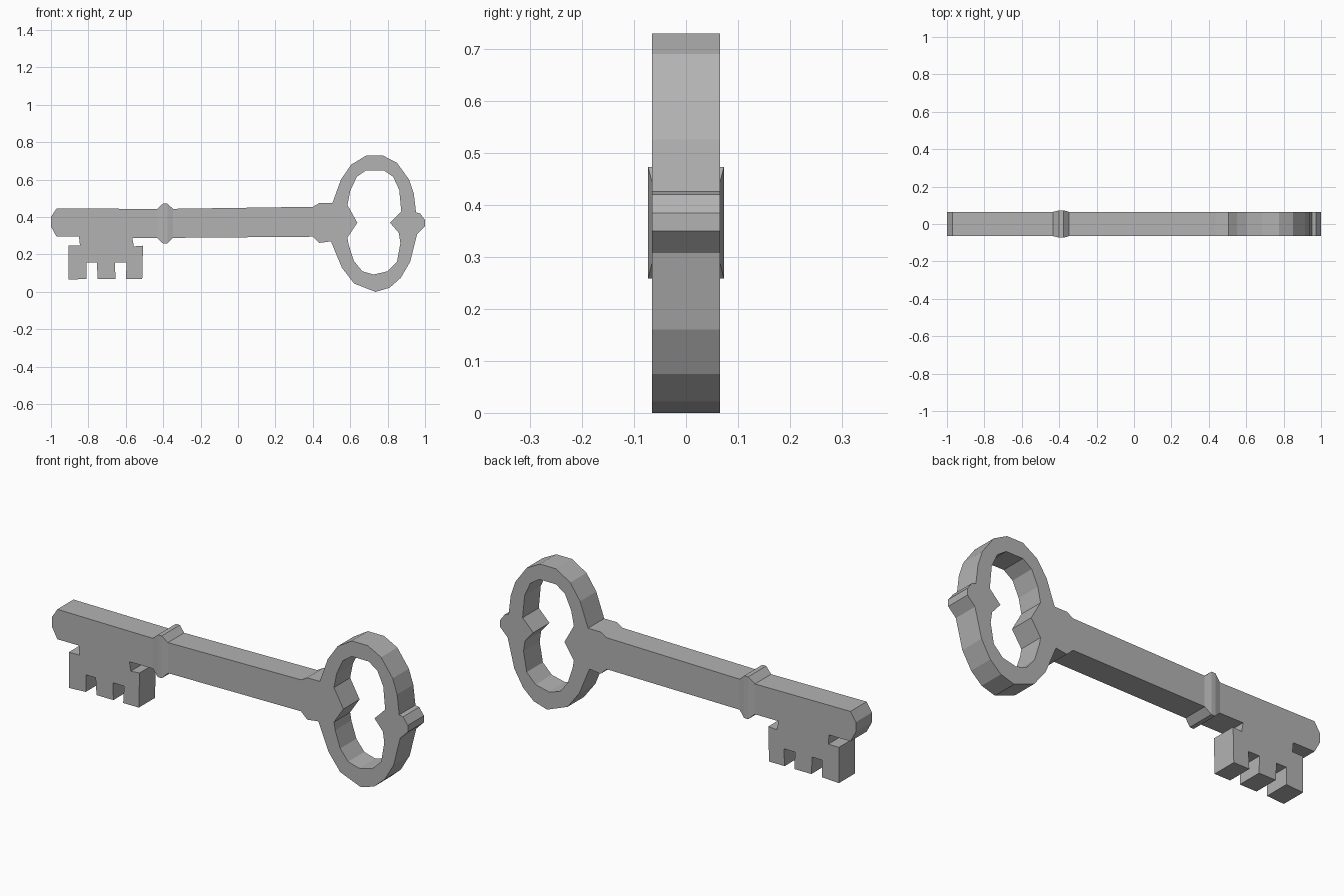
import bpy, bmesh

if "Cube" in bpy.data.objects:
    bpy.data.objects.remove(bpy.data.objects["Cube"])

HALF = 0.065  # half thickness of the flat key

metal = bpy.data.materials.new("grey_metal")
metal.diffuse_color = (0.45, 0.45, 0.45, 1)
metal.use_nodes = True
metal.node_tree.nodes["Principled BSDF"].inputs["Base Color"].default_value = metal.diffuse_color


def finish(bm, name):
    bmesh.ops.recalc_face_normals(bm, faces=bm.faces[:])
    mesh = bpy.data.meshes.new(name)
    bm.to_mesh(mesh)
    bm.free()
    mesh.materials.append(metal)
    obj = bpy.data.objects.new(name, mesh)
    bpy.context.collection.objects.link(obj)
    return obj


def plate(name, loops):
    """Fill closed x-z outlines (later ones are holes) and extrude along y."""
    bm = bmesh.new()
    for pts in loops:
        vs = [bm.verts.new((x, -HALF, z)) for x, z in pts]
        for i, v in enumerate(vs):
            bm.edges.new((v, vs[(i + 1) % len(vs)]))
    bmesh.ops.triangle_fill(bm, edges=bm.edges[:], use_beauty=True, normal=(0, -1, 0))
    res = bmesh.ops.extrude_face_region(bm, geom=bm.faces[:], use_keep_orig=True)
    verts = [g for g in res["geom"] if isinstance(g, bmesh.types.BMVert)]
    bmesh.ops.translate(bm, verts=verts, vec=(0, 2 * HALF, 0))
    return finish(bm, name)


# Outline sections, running clockwise from the tip
shaft_top = [(-1, .40), (-.97, .447), (-.43, .443), (.40, .455), (.435, .475)]
bow = [(.505, .475), (.55, .60), (.605, .68), (.685, .729), (.775, .729),
       (.85, .69), (.915, .60), (.94, .525), (.952, .425), (.973, .42),
       (1, .384), (1, .35), (.957, .307), (.92, .16), (.87, .075),
       (.81, .022), (.735, 0), (.62, .045), (.555, .13), (.497, .27)]
shaft_bottom = [(.435, .262), (.40, .295), (-.34, .289)]
bit = [(-.565, .289), (-.557, .243), (-.508, .247), (-.512, .07), (-.60, .07),
       (-.595, .157), (-.658, .157), (-.655, .07), (-.75, .07), (-.755, .157),
       (-.81, .157), (-.81, .07), (-.905, .065), (-.905, .247), (-.845, .247),
       (-.85, .295)]
tip = [(-.97, .295), (-1, .35)]

# Heart-like opening in the bow
hole = [(.685, .65), (.78, .65), (.83, .615), (.862, .545), (.873, .43),
        (.813, .37), (.86, .315), (.868, .26), (.85, .16), (.80, .11),
        (.725, .093), (.665, .11), (.62, .165), (.592, .25), (.585, .29),
        (.638, .37), (.585, .465), (.60, .54), (.635, .615)]

plate("key_body", [shaft_top + bow + shaft_bottom + bit + tip, hole])

# Collar: bevelled band wrapped around the shaft
bm = bmesh.new()
rings = []
for x, y, low, high in [(-.433, HALF, .289, .443), (-.40, .073, .258, .473),
                        (-.378, .073, .258, .473), (-.347, HALF, .289, .443)]:
    rings.append([bm.verts.new((x, sy, z)) for sy, z in
                  [(-y, low), (y, low), (y, high), (-y, high)]])
for a, b in zip(rings, rings[1:]):
    for i in range(4):
        j = (i + 1) % 4
        bm.faces.new((a[i], a[j], b[j], b[i]))
for r in (rings[0], rings[-1]):
    bm.faces.new(r)
finish(bm, "collar")
